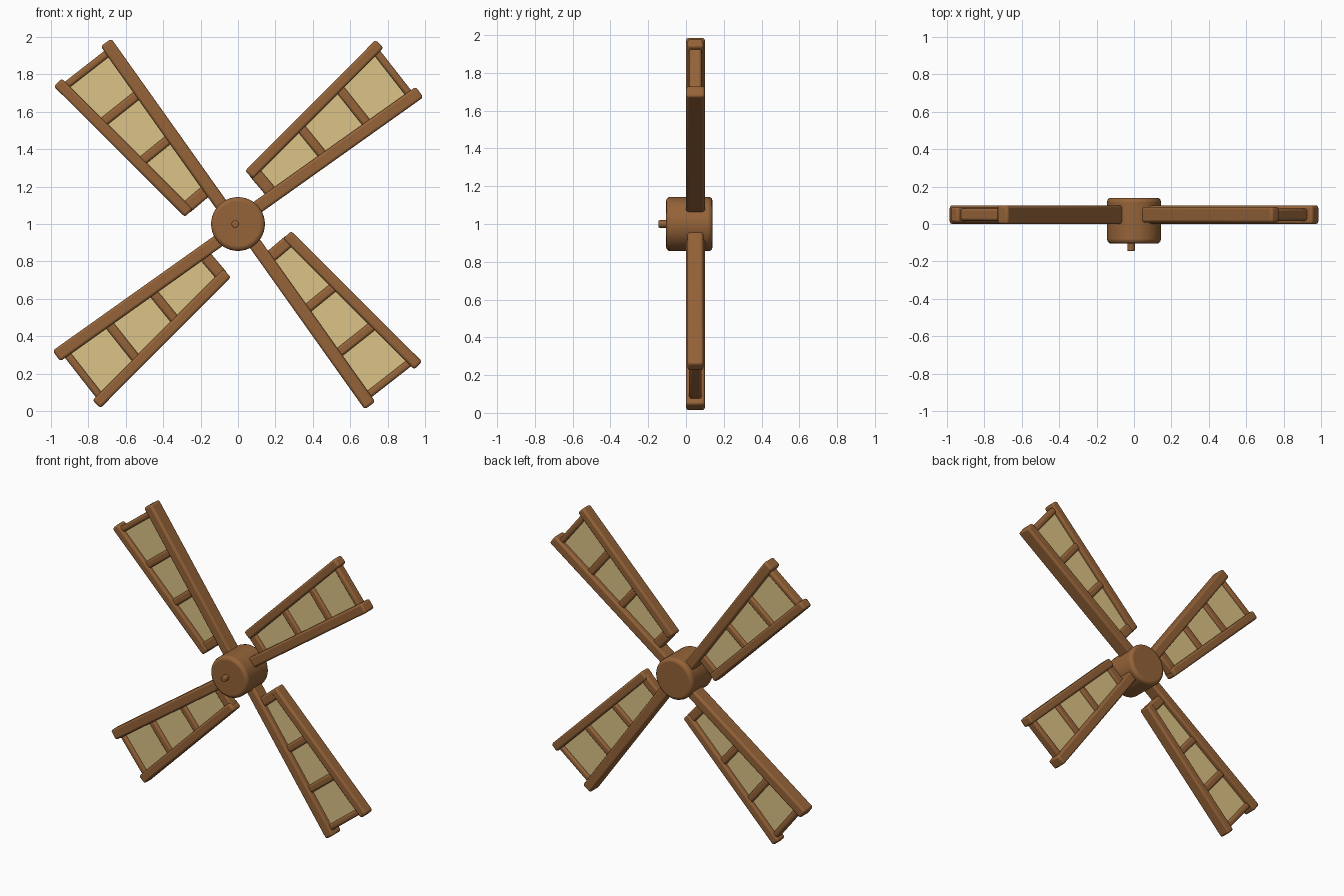
import bpy, bmesh, math
from mathutils import Matrix, Vector

if "Cube" in bpy.data.objects:
    bpy.data.objects.remove(bpy.data.objects["Cube"])


def colour(name, rgb):
    m = bpy.data.materials.new(name)
    m.diffuse_color = (*rgb, 1)
    m.use_nodes = True
    m.node_tree.nodes["Principled BSDF"].inputs["Base Color"].default_value = m.diffuse_color
    return m


WOOD = colour("brown_wood", (0.30, 0.125, 0.04))
CLOTH = colour("cream_cloth", (0.72, 0.55, 0.24))
CENTRE = Vector((0, 0, 1))
Y_MID = 0.05


def finish(name, bm, mat, bevel=0.0, segments=3):
    bmesh.ops.recalc_face_normals(bm, faces=bm.faces)
    me = bpy.data.meshes.new(name)
    bm.to_mesh(me)
    bm.free()
    me.materials.append(mat)
    ob = bpy.data.objects.new(name, me)
    bpy.context.collection.objects.link(ob)
    bpy.context.view_layer.objects.active = ob
    ob.select_set(True)
    if bevel:
        mod = ob.modifiers.new("rounding", 'BEVEL')
        mod.width, mod.segments = bevel, segments
        mod.limit_method, mod.angle_limit = 'ANGLE', math.radians(40)
    bpy.ops.object.shade_smooth_by_angle(angle=math.radians(50))
    ob.select_set(False)
    return ob


def plate(name, corners, depth, turn, mat, bevel=0.0):
    """Four (u, v) corners in the blade plane, extruded evenly about Y_MID."""
    c, s = math.cos(turn), math.sin(turn)
    bm = bmesh.new()
    rings = []
    for y in (Y_MID - depth / 2, Y_MID + depth / 2):
        rings.append([bm.verts.new(CENTRE + Vector((u * c - v * s, y, u * s + v * c)))
                      for u, v in corners])
    a, b = rings
    bm.faces.new(a)
    bm.faces.new(b)
    for i in range(4):
        j = (i + 1) % 4
        bm.faces.new((a[i], a[j], b[j], b[i]))
    return finish(name, bm, mat, bevel)


def beam(name, p, q, width, depth, turn):
    p, q = Vector(p), Vector(q)
    d = (q - p).normalized()
    n = Vector((-d.y, d.x)) * width / 2
    plate(name, (p - n, q - n, q + n, p + n), depth, turn, WOOD, 0.014)


def rail_v(u):
    return 0.18 + (u - 0.2) * 0.171


# Blades: a straight spar, a flaring side rail, four rungs and three cloth panels
RUNGS = ((0.235, 0.065), (0.575, 0.05), (0.865, 0.05), (1.14, 0.04))
for k in range(4):
    turn = math.radians(35.4 + 90 * k)
    tag = f"_{k + 1}"
    beam("spar" + tag, (0.0, 0.013), (1.2, 0.013), 0.07, 0.1, turn)
    beam("side_rail" + tag, (0.2, rail_v(0.2)), (1.175, rail_v(1.175)), 0.06, 0.084, turn)
    for i, (u, w) in enumerate(RUNGS):
        beam(f"rung_{i + 1}" + tag, (u + 0.01, 0.013), (u - 0.005, rail_v(u)), w, 0.066, turn)
    for i in range(3):
        u0, u1 = RUNGS[i][0], RUNGS[i + 1][0]
        plate(f"sail_panel_{i + 1}" + tag,
              ((u0, 0.02), (u1, 0.02), (u1, rail_v(u1)), (u0, rail_v(u0))),
              0.03, turn, CLOTH)


def drum(name, radius, y0, y1, x, sides, bevel):
    bm = bmesh.new()
    bmesh.ops.create_cone(bm, cap_ends=True, segments=sides, radius1=radius,
                          radius2=radius, depth=y1 - y0)
    bm.transform(Matrix.Translation((x, (y0 + y1) / 2, 1))
                 @ Matrix.Rotation(math.radians(90), 4, 'X'))
    finish(name, bm, WOOD, bevel)


# Hub and the axle pin at its front
drum("hub", 0.144, -0.105, 0.14, 0.0, 40, 0.022)
drum("axle_pin", 0.02, -0.145, -0.08, -0.015, 16, 0.005)
